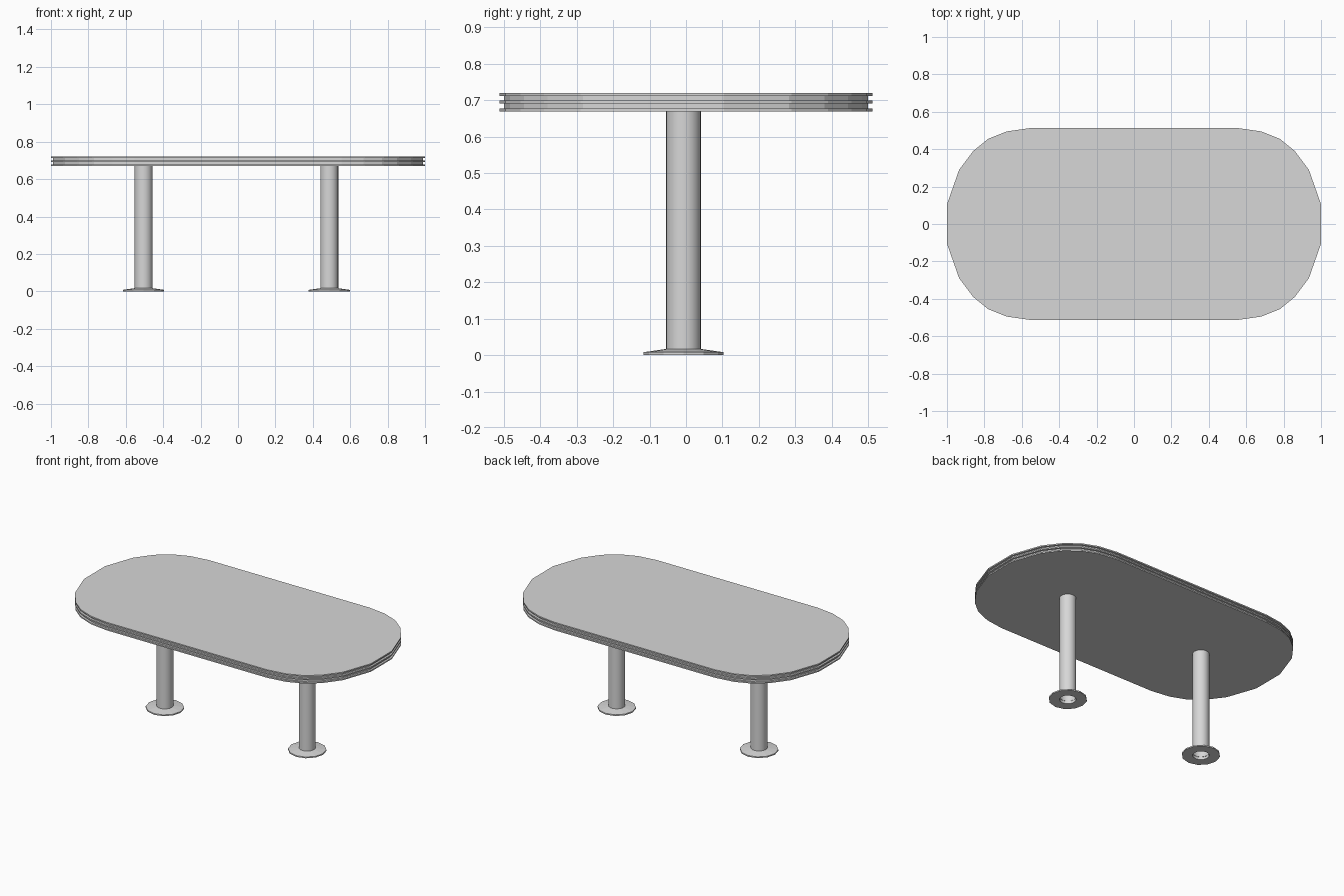
import bpy
import bmesh
from math import cos, sin, pi

cube = bpy.data.objects.get("Cube")
if cube:
    bpy.data.objects.remove(cube, do_unlink=True)

grey = bpy.data.materials.new("light_grey")
grey.use_nodes = True
colour = (0.68, 0.68, 0.68, 1)
grey.diffuse_color = colour
grey.node_tree.nodes["Principled BSDF"].inputs["Base Color"].default_value = colour


def loft(name, rings, cap_start=False, cap_end=False, smooth=False):
    """Join equal-sized closed rings, listed from bottom to top, into a skin."""
    bm = bmesh.new()
    loops = [[bm.verts.new(p) for p in ring] for ring in rings]
    for a, b in zip(loops, loops[1:]):
        n = len(a)
        for i in range(n):
            j = (i + 1) % n
            bm.faces.new((a[i], a[j], b[j], b[i]))
    if cap_start:
        bm.faces.new(loops[0][::-1])
    if cap_end:
        bm.faces.new(loops[-1])
    mesh = bpy.data.meshes.new(name)
    bm.to_mesh(mesh)
    bm.free()
    mesh.materials.append(grey)
    obj = bpy.data.objects.new(name, mesh)
    bpy.context.collection.objects.link(obj)
    if smooth:
        for poly in mesh.polygons:
            poly.use_smooth = True
    return obj


def circle(x, y, z, r, n):
    return [(x + r * cos(2 * pi * i / n), y + r * sin(2 * pi * i / n), z)
            for i in range(n)]


# Rounded tabletop outline, mirrored from one quarter
quarter = [(1, 0.105), (0.935, 0.29), (0.86, 0.39),
           (0.78, 0.455), (0.68, 0.495), (0.56, 0.512)]
right_half = [(x, -y) for x, y in quarter[::-1]] + quarter
outline = right_half + [(-x, -y) for x, y in right_half]


def slab_ring(z, inset):
    return [(x * (1 - inset), y * (1 - inset / 0.512), z) for x, y in outline]


# Tabletop edge: three lips separated by two grooves
rings = []
for z in (0.669, 0.691, 0.712):
    lip = 0.008
    if rings:
        rings.append(slab_ring(z, 0.012))
    rings += [slab_ring(z, 0), slab_ring(z + lip, 0)]
    if z < 0.7:
        rings.append(slab_ring(z + lip, 0.012))
loft("tabletop", rings, cap_start=True, cap_end=True)

# Hollow legs, each with a bevelled floor flange
leg_y = -0.007
leg_r = 0.048
for side, x in (("left", 0.488), ("right", -0.505)):
    loft(side + "_leg", [circle(x, leg_y, 0, leg_r, 24),
                         circle(x, leg_y, 0.67, leg_r, 24)], smooth=True)
    loft(side + "_flange", [circle(x, leg_y, 0, leg_r, 12),
                            circle(x, leg_y, 0, 0.11, 12),
                            circle(x, leg_y, 0.008, 0.11, 12),
                            circle(x, leg_y, 0.017, leg_r - 0.001, 12)])
